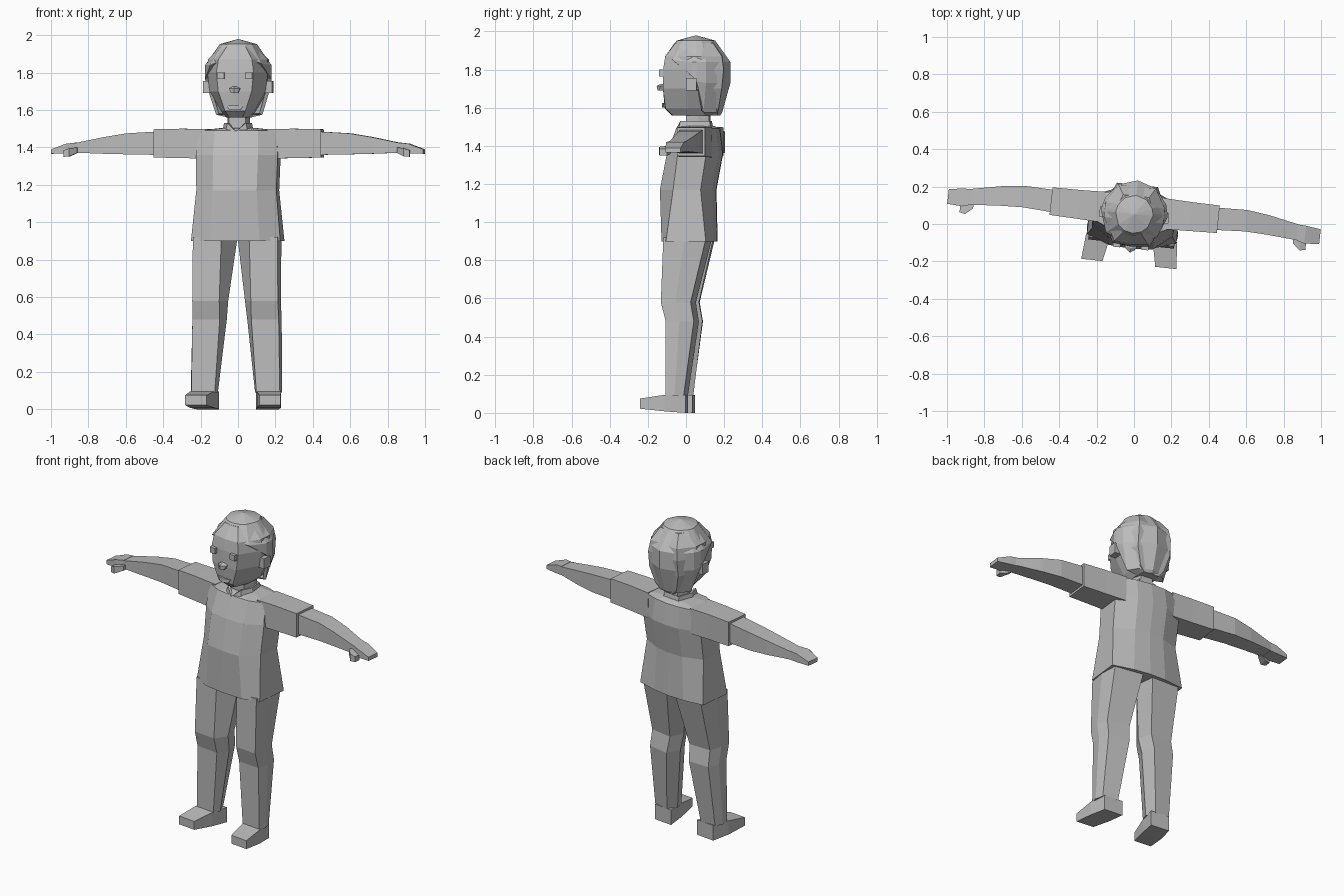
import bpy, bmesh, math
from mathutils import Matrix, Vector

if "Cube" in bpy.data.objects:
    bpy.data.objects.remove(bpy.data.objects["Cube"], do_unlink=True)

grey = bpy.data.materials.new("plain_grey")
grey.use_nodes = True
tone = (0.5, 0.5, 0.5, 1)
grey.diffuse_color = tone
grey.node_tree.nodes["Principled BSDF"].inputs["Base Color"].default_value = tone

# The whole figure is turned slightly about z
TURN = Matrix.Translation((0, 0.04, 0)) @ Matrix.Rotation(math.radians(-6.2), 4, "Z")


def loft(name, rings, caps=True, mirror=False, thick=0):
    """Skin a list of equal-length point rings."""
    bm = bmesh.new()
    rows = [[bm.verts.new(p) for p in ring] for ring in rings]
    n = len(rows[0])
    for a, b in zip(rows, rows[1:]):
        for i in range(n):
            j = (i + 1) % n
            bm.faces.new((a[i], a[j], b[j], b[i]))
    if caps:
        bm.faces.new(rows[0])
        bm.faces.new(rows[-1])
    bmesh.ops.remove_doubles(bm, verts=bm.verts, dist=0.0005)
    bmesh.ops.recalc_face_normals(bm, faces=bm.faces)
    sides = (("left_", 1), ("right_", -1)) if mirror else (("", 1),)
    for prefix, s in sides:
        part = bm.copy()
        if s < 0:
            bmesh.ops.scale(part, vec=(-1, 1, 1), verts=part.verts)
            bmesh.ops.reverse_faces(part, faces=part.faces)
        mesh = bpy.data.meshes.new(prefix + name)
        part.to_mesh(mesh)
        part.free()
        mesh.materials.append(grey)
        ob = bpy.data.objects.new(prefix + name, mesh)
        bpy.context.collection.objects.link(ob)
        ob.matrix_world = TURN
        if thick:
            mod = ob.modifiers.new("thickness", "SOLIDIFY")
            mod.thickness = thick
    bm.free()


def sym(half, z):
    """Close a half outline (front to back, x >= 0) into a full ring."""
    back = [(-x, y) for x, y in reversed(half) if x > 0]
    return [(x, y, z) for x, y in half + back]


def box_x(x, y0, y1, z0, z1):
    """Rectangular section across the x axis."""
    return [(x, y0, z0), (x, y1, z0), (x, y1, z1), (x, y0, z1)]


# Shirt body: z, half width, front, front corner, back corner, back
shirt = []
for z, w, f, fc, bc, b in [
    (0.9, .24, -.155, -.12, .09, .115), (1.17, .215, -.165, -.085, .06, .11),
    (1.36, .22, -.128, -.06, .09, .145), (1.49, .21, -.08, -.04, .1, .13),
    (1.505, .08, -.05, 0, .08, .1)]:
    shirt.append(sym([(0, f - .008), (w * .55, f), (w, fc), (w, bc), (w * .45, b), (0, b + .008)], z))
loft("shirt_body", shirt)

# Sleeves, arms, hands and thumbs
loft("sleeve", [box_x(.16, -.05, .115, 1.34, 1.498), box_x(.3, -.045, .11, 1.343, 1.5),
                box_x(.45, -.04, .108, 1.346, 1.497)], mirror=True)
loft("arm", [box_x(.43, -.025, .095, 1.36, 1.485), box_x(.6, -.015, .1, 1.363, 1.475),
             box_x(.72, -.02, .085, 1.366, 1.455), box_x(.88, -.032, .053, 1.372, 1.422)], mirror=True)
loft("hand", [box_x(.875, -.032, .053, 1.37, 1.425), box_x(.92, -.045, .05, 1.368, 1.42),
              box_x(1.0, -.04, .04, 1.366, 1.39)], mirror=True)
loft("thumb", [box_x(.86, -.05, -.02, 1.37, 1.4), box_x(.9, -.085, -.03, 1.352, 1.395),
               box_x(.93, -.078, -.04, 1.35, 1.385)], mirror=True)

# Trouser legs: z, inner x, inner front x, outer x, front, back
legs = []
for z, xi, xf, xo, f, b in [
    (.09, .1, .112, .238, -.122, -.028), (.48, .055, .085, .232, -.122, .025),
    (.58, .045, .085, .23, -.148, .008), (.92, .0, .075, .228, -.135, .09)]:
    legs.append([(xf, f, z), (xo, f, z), (xo + .008, (f + b) / 2, z), (xo - .01, b, z),
                 (xi + .03, b + .012, z), (xi, (f + b) / 2, z)])
loft("trouser_leg", legs, mirror=True)

# Feet point slightly outwards
feet = []
for y, z0, z1, x0, x1 in [(-.255, .022, .075, .142, .256), (-.125, .008, .095, .115, .245),
                          (-.018, 0, .095, .1, .222)]:
    feet.append([(x0, y, z0), (x1, y, z0), (x1, y, z1), (x0, y, z1)])
loft("foot", feet, mirror=True)

# Neck and open collar
neck = [(.045, -.035), (.06, .03), (.04, .085)]
loft("neck", [sym(neck, 1.48), sym(neck, 1.62)])
collar = [sym([(0, -.09), (.06, -.075), (.085, 0), (.06, .1)], 1.48),
          sym([(0, -.085), (.05, -.065), (.075, 0), (.055, .09)], 1.53)]
collar[1][0] = (0, -.095, 1.485)
loft("collar", collar, caps=False, thick=.015)

# Head under the hair: z, front half width, front, side half width, back half width, back
skull = []
for z, xf, f, xs, xb, b in [
    (1.56, .035, -.105, .06, .05, .13), (1.595, .055, -.142, .09, .08, .14),
    (1.7, .09, -.152, .15, .11, .16), (1.8, .1, -.15, .163, .11, .17),
    (1.87, .09, -.14, .16, .1, .16), (1.94, .05, -.09, .09, .07, .11)]:
    skull.append(sym([(0, f - .01), (xf, f), (xs, -.02), (xs, .06), (xb, b)], z))
loft("head", skull)

# Hair shell: columns around the head, each cut off at its own hairline height
LEVELS = [(1.98, 0), (1.952, .56), (1.84, 1), (1.73, 1), (1.575, .76)]
HAIRLINE = [(0, 1.885), (28, 1.87), (52, 1.85), (90, 1.765), (97, 1.74), (113, 1.575), (145, 1.575),
            (180, 1.575), (215, 1.575), (247, 1.575), (263, 1.74), (270, 1.765), (308, 1.835), (335, 1.87)]


def spread(z):
    for (za, ra), (zb, rb) in zip(LEVELS, LEVELS[1:]):
        if z >= zb:
            return ra + (rb - ra) * (za - z) / (za - zb)
    return LEVELS[-1][1]


hair = []
for level, _ in LEVELS:
    ring = []
    for angle, low in HAIRLINE:
        a = math.radians(angle)
        z = max(level, low)
        r = spread(z)
        ring.append((.178 * r * math.sin(a), .012 - .182 * r * math.cos(a), z))
    hair.append(ring)
loft("hair", hair, caps=False, thick=.02)
under = [p for p, (_, low) in zip(hair[-1], HAIRLINE) if low < 1.6]
loft("hair_underside", [under, [(x * .5, y * .8 + .02, 1.56) for x, y, _ in under]])

# Face details
def block(name, x0, x1, y0, y1, z0, z1, mirror=False):
    loft(name, [box_x(x0, y0, y1, z0, z1), box_x(x1, y0, y1, z0, z1)], mirror=mirror)


block("eye", .056, .095, -.172, -.13, 1.765, 1.8, mirror=True)
block("ear", .14, .186, -.02, .035, 1.69, 1.755, mirror=True)
loft("nose", [sym([(0, -.19), (.018, -.182), (.018, -.14)], 1.69),
              sym([(0, -.195), (.03, -.17), (.03, -.14)], 1.715),
              sym([(0, -.172), (.012, -.165), (.012, -.14)], 1.725)])
loft("mouth", [sym([(0, -.168), (.03, -.16), (.03, -.12)], 1.602),
               sym([(0, -.168), (.048, -.152), (.048, -.12)], 1.625)])
